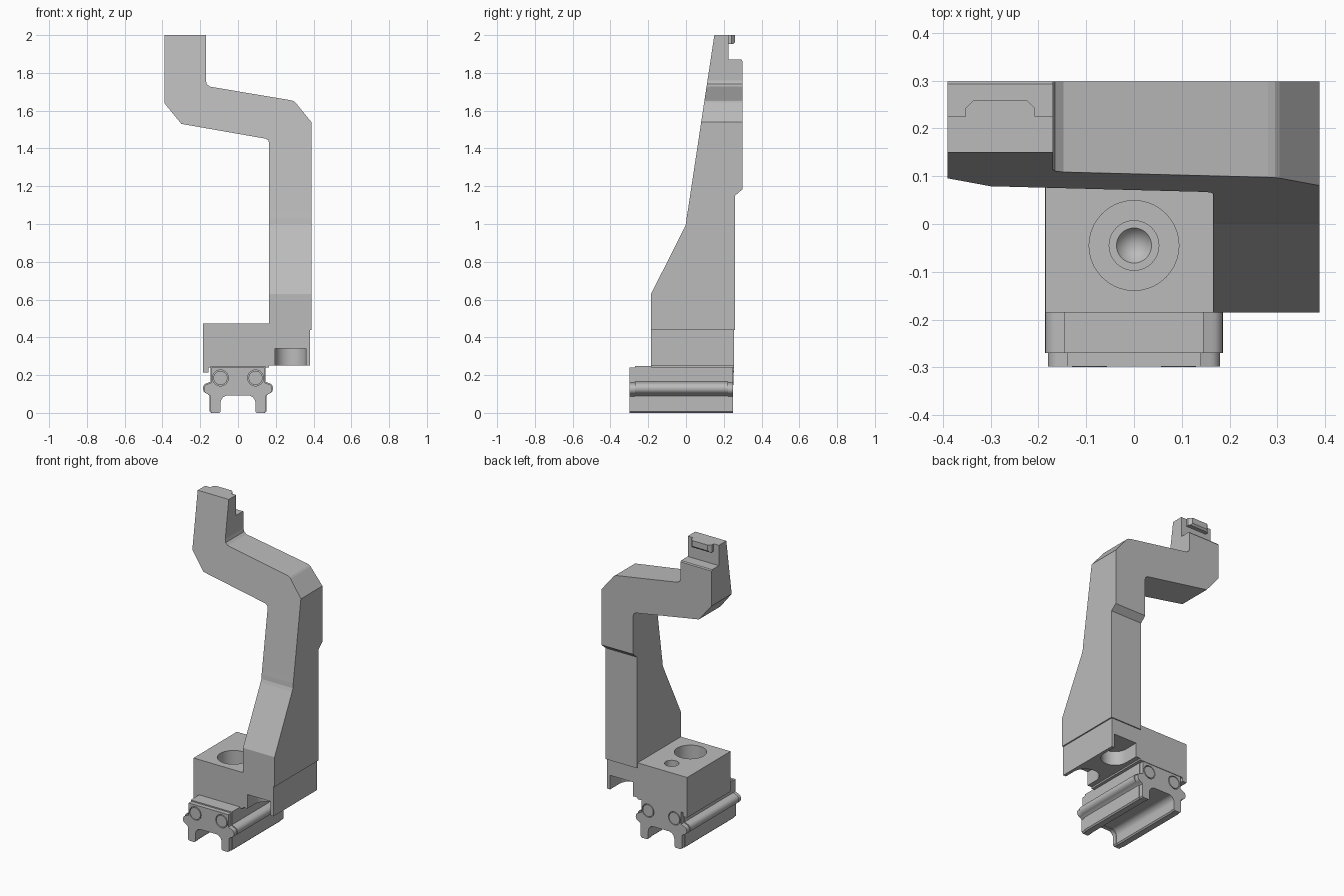
import bpy, bmesh, math

cube = bpy.data.objects.get("Cube")
if cube:
    bpy.data.objects.remove(cube, do_unlink=True)

grey = bpy.data.materials.new("machined_grey")
grey.use_nodes = True
COLOR = (0.5, 0.5, 0.5, 1)
grey.diffuse_color = COLOR
grey.node_tree.nodes["Principled BSDF"].inputs["Base Color"].default_value = COLOR


def finish(name, bm):
    bmesh.ops.recalc_face_normals(bm, faces=bm.faces[:])
    me = bpy.data.meshes.new(name)
    bm.to_mesh(me)
    bm.free()
    me.materials.append(grey)
    ob = bpy.data.objects.new(name, me)
    bpy.context.collection.objects.link(ob)
    return ob


def prism(name, pts, axis, a, b):
    """Extrude a 2D outline along an axis from a to b."""
    place = {"x": lambda u, v, t: (t, u, v),
             "y": lambda u, v, t: (u, t, v),
             "z": lambda u, v, t: (u, v, t)}[axis]
    bm = bmesh.new()
    lo = [bm.verts.new(place(u, v, a)) for u, v in pts]
    hi = [bm.verts.new(place(u, v, b)) for u, v in pts]
    bm.faces.new(lo)
    bm.faces.new(hi)
    for i in range(len(pts)):
        j = (i + 1) % len(pts)
        bm.faces.new((lo[i], lo[j], hi[j], hi[i]))
    return finish(name, bm)


def arc(cx, cy, r, start, end, n):
    return [(cx + r * math.cos(math.radians(start + (end - start) * i / n)),
             cy + r * math.sin(math.radians(start + (end - start) * i / n)))
            for i in range(n + 1)]


def circle(cx, cy, r, n=40):
    return arc(cx, cy, r, 0, 360, n)[:-1]


def select(ob):
    bpy.ops.object.select_all(action="DESELECT")
    ob.select_set(True)
    bpy.context.view_layer.objects.active = ob


def boolean(ob, cutter, mode="DIFFERENCE"):
    cutter.hide_render = True
    mod = ob.modifiers.new("cut", "BOOLEAN")
    mod.operation = mode
    mod.solver = "EXACT"
    mod.object = cutter
    select(ob)
    bpy.ops.object.modifier_apply(modifier=mod.name)
    bpy.data.objects.remove(cutter, do_unlink=True)


def smooth(ob):
    select(ob)
    bpy.ops.object.shade_smooth_by_angle(angle=math.radians(30))


# Cranked arm: front outline intersected with the tapering side outline
front = [(-0.39, 2.1), (-0.17, 2.1), (-0.17, 1.76), (-0.165, 1.74), (-0.148, 1.727),
         (0.28, 1.655), (0.295, 1.65), (0.305, 1.642), (0.388, 1.54), (0.388, 0.4),
         (0.165, 0.4), (0.165, 1.428), (0.16, 1.444), (0.145, 1.452),
         (-0.30, 1.53), (-0.39, 1.64)]
side = [(-0.185, 0.44), (-0.185, 0.63), (-0.008, 0.98), (0.0, 1.0), (0.003, 1.03),
        (0.008, 1.06), (0.15, 2.0), (0.225, 2.0), (0.225, 1.87), (0.293, 1.87),
        (0.298, 1.863), (0.298, 1.183), (0.26, 1.15), (0.26, 0.44)]
arm = prism("arm", front, "y", -0.5, 0.5)
boolean(arm, prism("side_shape", side, "x", -0.6, 0.6), "INTERSECT")

# Locating tab at the back of the arm head
tab = prism("head_tab", [(-0.353, 0.22), (-0.353, 0.242), (-0.335, 0.26),
                         (-0.225, 0.26), (-0.207, 0.242), (-0.207, 0.22)],
            "z", 1.952, 2.0)
boolean(tab, prism("tab_undercut", [(0.24, 1.94), (0.27, 1.94), (0.27, 1.975)],
                   "x", -0.5, 0))

# Mounting base: block over the carriage plus the foot under the arm
base = prism("base_block", [(-0.185, 0.215), (-0.155, 0.215), (-0.155, 0.24),
                            (0.165, 0.24), (0.165, 0.25), (0.38, 0.25), (0.38, 0.44),
                            (0.165, 0.44), (0.165, 0.472), (-0.185, 0.472)],
             "y", -0.185, 0.253)
boolean(base, prism("counterbore", circle(0, -0.045, 0.094), "z", 0.34, 0.6))
boolean(base, prism("bolt_hole", circle(0, -0.045, 0.052), "z", 0.30, 0.4))
bm = bmesh.new()
bmesh.ops.create_cone(bm, cap_ends=True, segments=40, radius1=0.0, radius2=0.044, depth=0.06)
bmesh.ops.translate(bm, verts=bm.verts[:], vec=(0, -0.045, 0.28))
boolean(base, finish("drill_tip", bm))
boolean(base, prism("small_hole", circle(0, 0.145, 0.042), "z", 0.30, 0.6))

# Round-ended slots under the foot, open to the front and the back
for tag, s, edge, centre in (("front", 1, -0.3, -0.11), ("back", -1, 0.4, 0.16)):
    slot = [(0.36, edge)] + arc(0.278, centre, 0.082, 0, s * 180, 20) + [(0.196, edge)]
    boolean(base, prism(tag + "_slot", slot, "z", 0.2, 0.34))

# Carriage: mirrored half outline with rounded side ribs and an arched channel
half = ([(0.145, 0.247), (0.145, 0.165)] + arc(0.157, 0.13, 0.029, 80, -80, 10)
        + [(0.15, 0.09), (0.15, 0.008), (0.142, 0), (0.103, 0), (0.095, 0.008)]
        + arc(0.055, 0.055, 0.04, 0, 90, 6))
outline = half + [(-x, z) for x, z in reversed(half)]
cap = [(x * 0.97, z * 0.97) for x, z in outline]
smooth(prism("carriage", outline, "y", -0.27, 0.222))
smooth(prism("carriage_front_cap", cap, "y", -0.298, -0.27))
smooth(prism("carriage_back_cap", cap, "y", 0.222, 0.25))

# Round plugs on both carriage ends, each in a shallow ring groove
for end, y, inward in (("front", -0.298, 1), ("back", 0.25, -1)):
    ob = bpy.data.objects["carriage_%s_cap" % end]
    for tag, x in (("left", 0.093), ("right", -0.093)):
        boolean(ob, prism("groove", circle(x, 0.185, 0.042), "y",
                          y - inward * 0.02, y + inward * 0.012))
        smooth(prism("%s_%s_plug" % (end, tag), circle(x, 0.185, 0.037), "y",
                     y - inward * 0.001, y + inward * 0.013))

smooth(base)
